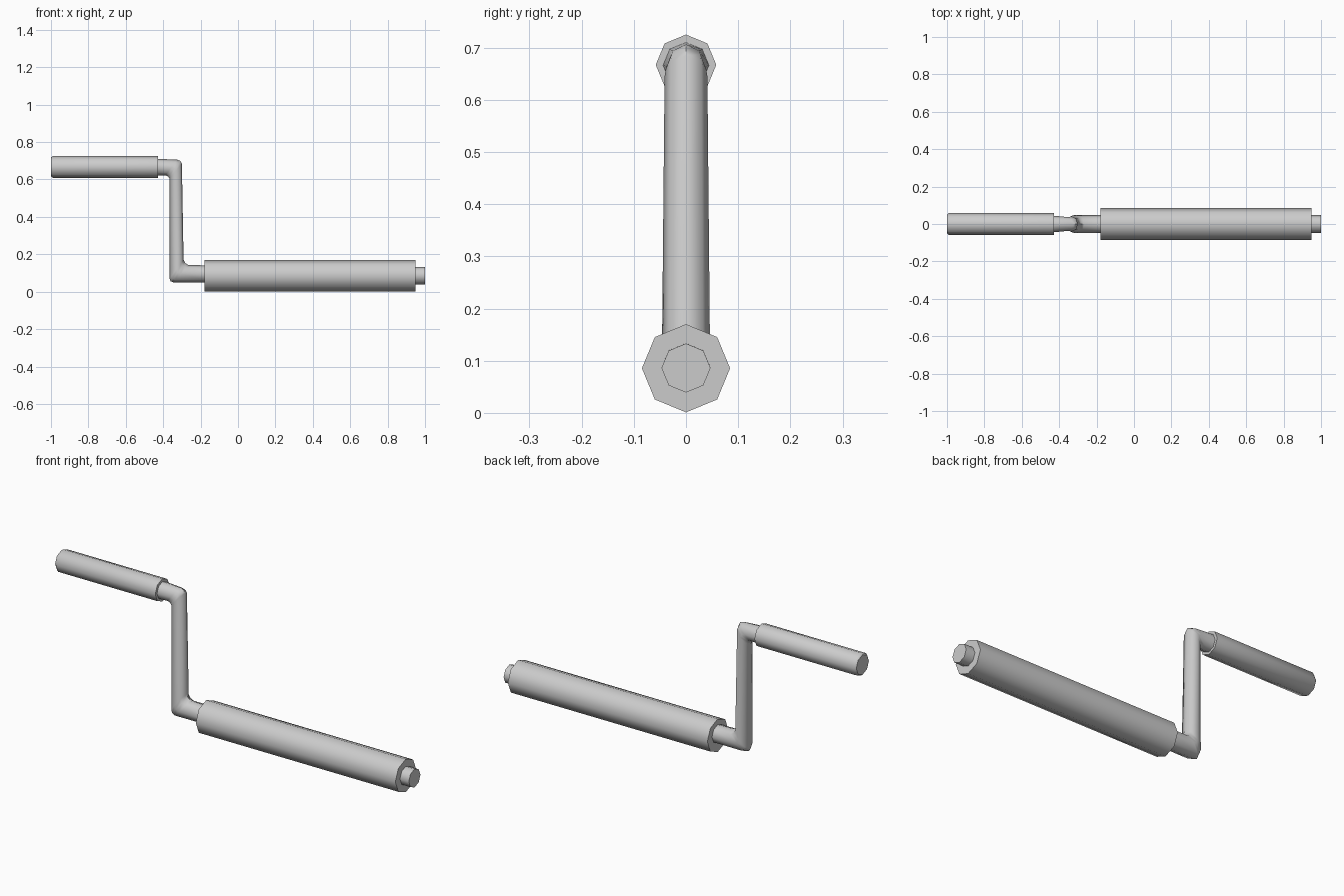
import bpy, bmesh, math
from mathutils import Vector

if "Cube" in bpy.data.objects:
    bpy.data.objects.remove(bpy.data.objects["Cube"])

SIDES = 8


def sweep(name, rings):
    """Loft octagonal rings; each ring = (lower/left point, upper/right point, y radius) in the xz plane."""
    bm = bmesh.new()
    loops = []
    for (ax, az), (bx, bz), ry in rings:
        a, b = Vector((ax, 0, az)), Vector((bx, 0, bz))
        mid, half = (a + b) / 2, (b - a) / 2
        loops.append([bm.verts.new(mid + half * math.cos(t) + Vector((0, ry * math.sin(t), 0)))
                      for t in (2 * math.pi * i / SIDES for i in range(SIDES))])
    for p, q in zip(loops, loops[1:]):
        for i in range(SIDES):
            j = (i + 1) % SIDES
            bm.faces.new((p[i], p[j], q[j], q[i]))
    bm.faces.new(loops[0])
    bm.faces.new(loops[-1])
    bmesh.ops.recalc_face_normals(bm, faces=bm.faces)
    mesh = bpy.data.meshes.new(name)
    bm.to_mesh(mesh)
    bm.free()
    obj = bpy.data.objects.new(name, mesh)
    bpy.context.collection.objects.link(obj)
    bpy.ops.object.select_all(action='DESELECT')
    obj.select_set(True)
    bpy.context.view_layer.objects.active = obj
    bpy.ops.object.shade_smooth_by_angle(angle=math.radians(50))
    return obj


def straight(name, z, stations):
    """Tube along x from (x, radius) stations."""
    return sweep(name, [((x, z - r), (x, z + r), r) for x, r in stations])


# thick roller sleeve
straight("roller_sleeve", 0.0855, [(0.95, 0.0845), (-0.18, 0.0845)])

# hand grip with softened outer end
straight("hand_grip", 0.667, [(-0.428, 0.058), (-0.99, 0.058), (-1.0, 0.051)])

# bent crank rod: axle, lower elbow, arm, upper elbow, grip spindle
sweep("crank_rod", [
    ((1.0, 0.039), (1.0, 0.133), 0.047),
    ((-0.18, 0.050), (-0.18, 0.141), 0.047),
    ((-0.345, 0.049), (-0.265, 0.143), 0.047),
    ((-0.360, 0.056), (-0.281, 0.152), 0.047),
    ((-0.366, 0.070), (-0.291, 0.170), 0.046),
    ((-0.366, 0.605), (-0.300, 0.685), 0.041),
    ((-0.373, 0.616), (-0.307, 0.699), 0.039),
    ((-0.388, 0.622), (-0.325, 0.706), 0.037),
    ((-0.432, 0.622), (-0.425, 0.710), 0.044),
    ((-0.450, 0.622), (-0.450, 0.710), 0.044),
])
